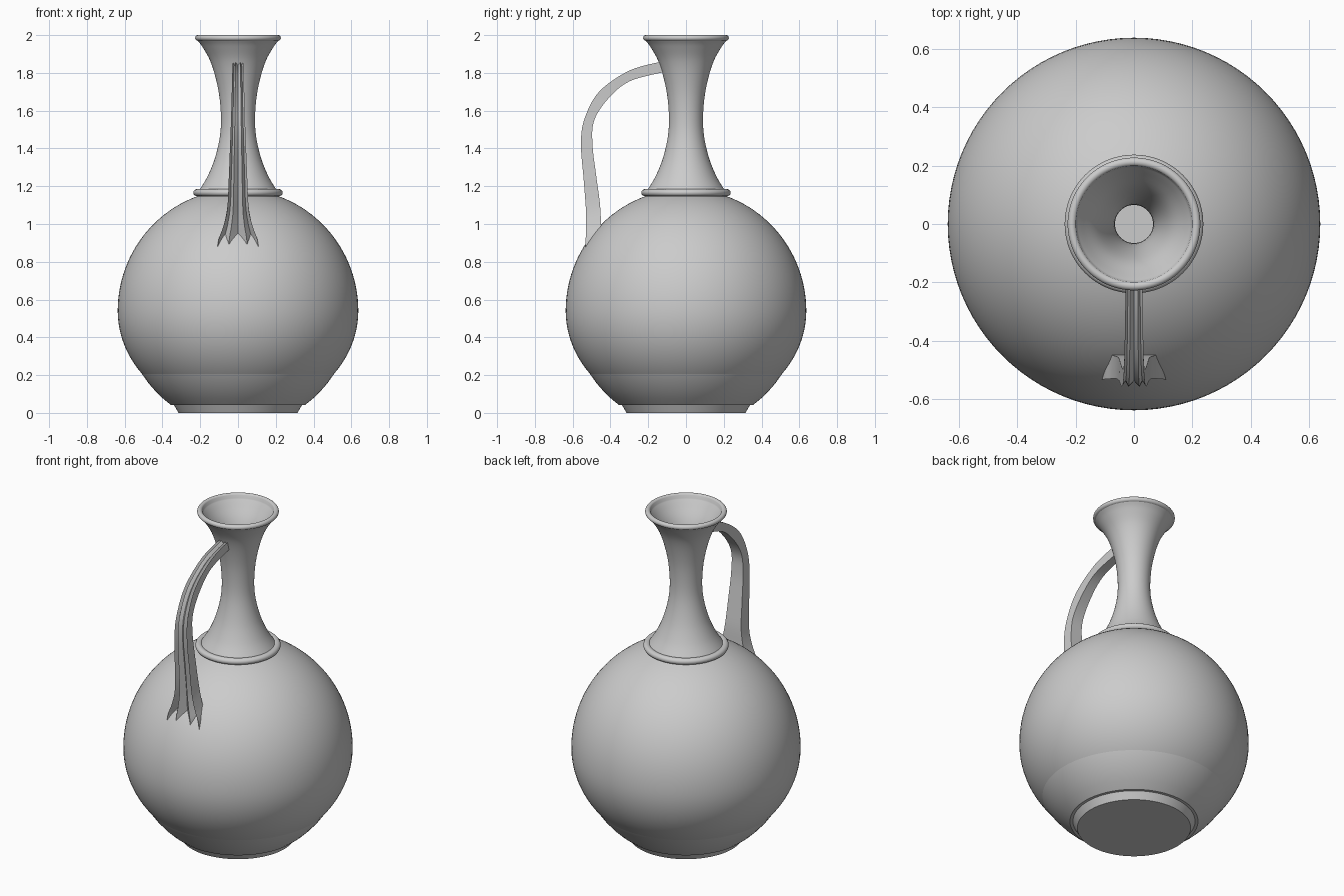
import bpy
from math import sin, cos, pi, radians

if "Cube" in bpy.data.objects:
    bpy.data.objects.remove(bpy.data.objects["Cube"])


def make_object(name, verts, faces):
    mesh = bpy.data.meshes.new(name)
    mesh.from_pydata(verts, [], faces)
    obj = bpy.data.objects.new(name, mesh)
    bpy.context.collection.objects.link(obj)
    bpy.ops.object.select_all(action='DESELECT')
    obj.select_set(True)
    bpy.context.view_layer.objects.active = obj
    bpy.ops.object.mode_set(mode='EDIT')
    bpy.ops.mesh.select_all(action='SELECT')
    bpy.ops.mesh.normals_make_consistent(inside=False)
    bpy.ops.object.mode_set(mode='OBJECT')
    bpy.ops.object.shade_smooth_by_angle(angle=radians(32))
    return obj


def spline(pts, steps=6):
    """Catmull-Rom curve through rows of numbers."""
    p = [pts[0]] + pts + [pts[-1]]
    out = []
    for i in range(1, len(p) - 2):
        for s in range(steps):
            t = s / steps
            out.append(tuple(
                0.5 * (2 * b + (c - a) * t + (2 * a - 5 * b + 4 * c - d) * t * t
                       + (3 * b - a - 3 * c + d) * t ** 3)
                for a, b, c, d in zip(p[i - 1], p[i], p[i + 1], p[i + 2])))
    return out + [pts[-1]]


def arc(r0, z0, rr, rz, a0, a1, n):
    return [(r0 + rr * cos(radians(a0 + (a1 - a0) * i / n)),
             z0 + rz * sin(radians(a0 + (a1 - a0) * i / n))) for i in range(n + 1)]


def lathe(name, profile, closed=False, n=96):
    """Spin a (radius, z) profile; open profiles get capped ends."""
    m = len(profile)
    verts = [(r * cos(2 * pi * k / n), r * sin(2 * pi * k / n), z)
             for r, z in profile for k in range(n)]
    faces = [(i * n + k, i * n + (k + 1) % n,
              (i + 1) % m * n + (k + 1) % n, (i + 1) % m * n + k)
             for i in range(m if closed else m - 1) for k in range(n)]
    if not closed:
        faces += [tuple(range(n)), tuple(range((m - 1) * n, m * n))]
    return make_object(name, verts, faces)


# Vessel: foot, round body, flared neck, rolled lip, then the hollow inside
foot = [(0.315, 0.0), (0.365, 0.088)]
body = arc(0, 0.54, 0.637, 0.553, -54, 0, 16) + arc(0, 0.54, 0.637, 0.645, 0, 70, 24)[1:]
neck = spline([(0.208, 1.175), (0.165, 1.245), (0.125, 1.34), (0.098, 1.45), (0.090, 1.55),
               (0.098, 1.67), (0.120, 1.78), (0.150, 1.87), (0.190, 1.94), (0.213, 1.970)])
lip = arc(0.212, 1.985, 0.015, 0.015, -60, 150, 10)
inside = spline([(0.196, 1.975), (0.172, 1.94), (0.128, 1.87), (0.096, 1.78), (0.073, 1.67),
                 (0.065, 1.55), (0.073, 1.45), (0.100, 1.34), (0.140, 1.245), (0.185, 1.15)], 4)
hollow = arc(0, 0.54, 0.605, 0.615, 70, -54, 24)
lathe("vessel", foot + body + neck + lip + inside + hollow)

# Collar ring where the neck meets the body
lathe("collar", arc(0.216, 1.166, 0.021, 0.019, 0, 337.5, 15), closed=True)

# Ribbed handle rows: outer y, outer z, inner y, inner z, half width, groove depth
rows = spline([
    (-0.125, 1.861, -0.115, 1.805, 0.027, 0.30),
    (-0.300, 1.812, -0.300, 1.755, 0.030, 0.30),
    (-0.460, 1.700, -0.415, 1.660, 0.033, 0.30),
    (-0.538, 1.555, -0.487, 1.545, 0.037, 0.30),
    (-0.556, 1.420, -0.495, 1.420, 0.042, 0.32),
    (-0.542, 1.240, -0.476, 1.260, 0.049, 0.35),
    (-0.530, 1.080, -0.456, 1.110, 0.057, 0.40),
    (-0.529, 0.990, -0.449, 1.000, 0.077, 0.45),
    (-0.531, 0.920, -0.442, 0.920, 0.102, 0.50),
    (-0.533, 0.850, -0.430, 0.850, 0.112, 0.50)])
# Cross-section: (across, how deep as a share of the groove), four ridges then flat back
ridges = [(-1, 0), (-0.72, 1), (-0.45, 0), (0, 1), (0.45, 0), (0.72, 1), (1, 0)]
verts, faces = [], []
for oy, oz, iy, iz, w, g in rows:
    for x, d in ridges:
        verts.append((x * w, oy + (iy - oy) * d * g, oz + (iz - oz) * d * g))
    verts += [(w * 0.95, iy, iz), (-w * 0.95, iy, iz)]
c = len(ridges) + 2
for i in range(len(rows) - 1):
    for k in range(c):
        j = (k + 1) % c
        faces.append((i * c + k, i * c + j, (i + 1) * c + j, (i + 1) * c + k))
faces += [tuple(range(c)), tuple(range(len(verts) - c, len(verts)))]
make_object("handle", verts, faces)
